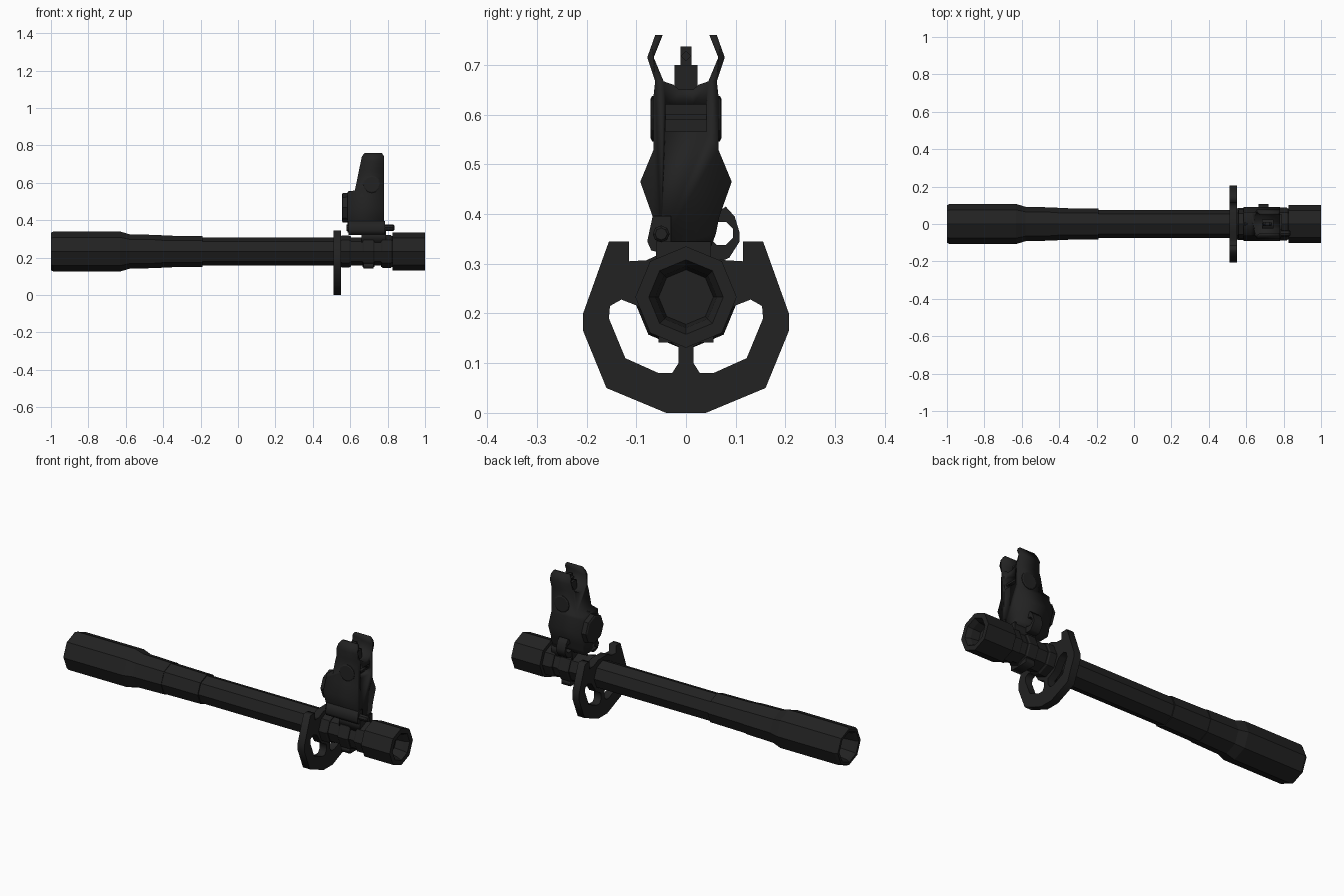
import bpy, bmesh, math
from mathutils import Matrix, Vector

if "Cube" in bpy.data.objects:
    bpy.data.objects.remove(bpy.data.objects["Cube"])

AXIS_Z = 0.233
metal = bpy.data.materials.new("black metal")
metal.diffuse_color = (0.016, 0.016, 0.016, 1)
metal.use_nodes = True
metal.node_tree.nodes["Principled BSDF"].inputs["Base Color"].default_value = metal.diffuse_color


def add_mesh(name, bm):
    bmesh.ops.remove_doubles(bm, verts=bm.verts, dist=0.0002)
    bmesh.ops.recalc_face_normals(bm, faces=bm.faces)
    mesh = bpy.data.meshes.new(name)
    bm.to_mesh(mesh)
    bm.free()
    mesh.materials.append(metal)
    ob = bpy.data.objects.new(name, mesh)
    bpy.context.collection.objects.link(ob)
    return ob


def lathe(name, profile, y=0, z=AXIS_Z, sides=8, axis="x", closed=False):
    """Revolve (position along axis, radius) points; caps both ends unless closed."""
    bm = bmesh.new()
    rings = []
    for p, r in profile:
        ring = []
        for i in range(sides):
            a = 2 * math.pi * i / sides
            u, v = r * math.cos(a), r * math.sin(a)
            co = (p, y + u, z + v) if axis == "x" else (y + u, p, z + v)
            ring.append(bm.verts.new(co))
        rings.append(ring)
    for a, b in zip(rings, rings[1:]):
        for i in range(sides):
            j = (i + 1) % sides
            bm.faces.new((a[i], a[j], b[j], b[i]))
    bm.faces.new(rings[0])
    bm.faces.new(rings[-1])
    return add_mesh(name, bm)


def prism(name, loops, lo, hi, axis="x"):
    """Extrude outline loops (first outer, rest holes) along x or y."""
    curve = bpy.data.curves.new(name + "_outline", "CURVE")
    curve.dimensions = "2D"
    curve.fill_mode = "BOTH"
    curve.extrude = (hi - lo) / 2
    for loop in loops:
        s = curve.splines.new("POLY")
        s.points.add(len(loop) - 1)
        for pt, (a, b) in zip(s.points, loop):
            pt.co = (a, b, 0, 1)
        s.use_cyclic_u = True
    tmp = bpy.data.objects.new("outline", curve)
    bpy.context.collection.objects.link(tmp)
    dg = bpy.context.evaluated_depsgraph_get()
    mesh = bpy.data.meshes.new_from_object(tmp.evaluated_get(dg))
    bm = bmesh.new()
    bm.from_mesh(mesh)
    bpy.data.objects.remove(tmp)
    mid = (lo + hi) / 2
    for v in bm.verts:
        a, b, n = v.co
        v.co = (n + mid, a, b) if axis == "x" else (a, n + mid, b)
    return add_mesh(name, bm)


def box(name, x, y, z):
    return prism(name, [[(y[0], z[0]), (y[1], z[0]), (y[1], z[1]), (y[0], z[1])]], *x)


def mirrored(half):
    """Close a right-hand outline with its mirror image."""
    return half + [(-a, b) for a, b in reversed(half)]


def ngon(y, z, r, n=8, turn=0.5):
    return [(y + r * math.cos(2 * math.pi * (i + turn) / n),
             z + r * math.sin(2 * math.pi * (i + turn) / n)) for i in range(n)]


def boolean(ob, cutter, operation):
    cutter.hide_render = True
    m = ob.modifiers.new("cut", "BOOLEAN")
    m.object, m.operation, m.solver = cutter, operation, "EXACT"
    dg = bpy.context.evaluated_depsgraph_get()
    dg.update()
    mesh = bpy.data.meshes.new_from_object(ob.evaluated_get(dg))
    ob.modifiers.clear()
    ob.data = mesh
    bpy.data.objects.remove(cutter)


# Barrel with hollow ends and stepped sections
lathe("barrel", [
    (-0.90, 0.045), (-0.90, 0.065), (-0.985, 0.075), (-1.0, 0.085), (-1.0, 0.10),
    (-0.985, 0.107), (-0.63, 0.107), (-0.58, 0.092), (-0.41, 0.088), (-0.41, 0.085),
    (-0.19, 0.082), (-0.19, 0.076), (0.825, 0.076), (0.825, 0.102), (1.0, 0.102),
    (1.0, 0.075), (0.975, 0.062), (0.93, 0.055), (0.93, 0.04)])

# Collars and clamp rings behind the sling plate
for name, x0, x1, r in (("rear_collar", 0.548, 0.603, 0.086),
                        ("clamp_ring_rear", 0.665, 0.73, 0.087),
                        ("clamp_ring_front", 0.765, 0.826, 0.087)):
    lathe(name, [(x0, r - 0.006), (x0 + 0.008, r), (x1 - 0.008, r), (x1, r - 0.006)])
box("clamp_screw_block", (0.67, 0.725), (-0.055, 0.055), (0.142, 0.17))

# Sling loop plate with two windows
plate = mirrored([(0.04, 0), (0.16, 0.05), (0.207, 0.165), (0.207, 0.2), (0.155, 0.345),
                  (0.115, 0.345), (0.115, 0.305), (0.08, 0.307), (0.04, 0.325)])
window = [(0.097, 0.215), (0.13, 0.228), (0.153, 0.215), (0.155, 0.19), (0.122, 0.11),
          (0.055, 0.08), (0.028, 0.08), (0.015, 0.10), (0.015, 0.133), (0.06, 0.157)]
prism("sling_plate", [plate, window, [(-a, b) for a, b in window]], 0.51, 0.552)

# Sight tower: end outline trimmed by a side outline
tower = prism("sight_tower", [mirrored([
    (0.045, 0.32), (0.06, 0.36), (0.067, 0.395), (0.092, 0.465), (0.065, 0.53), (0.065, 0.64),
    (0.062, 0.667), (0.078, 0.715), (0.062, 0.76), (0.047, 0.76), (0.065, 0.715),
    (0.045, 0.667), (0.025, 0.66), (0.015, 0.651)])], 0.55, 0.80)
trim = prism("trim_cutter", [[
    (0.585, 0.335), (0.78, 0.335), (0.78, 0.742), (0.767, 0.765), (0.68, 0.765),
    (0.662, 0.74), (0.625, 0.56), (0.585, 0.55)]], -0.2, 0.2, "y")
boolean(tower, trim, "INTERSECT")
boolean(tower, box("slot_cutter", (0.745, 0.85), (-0.041, 0.041), (0.566, 0.62)), "DIFFERENCE")
box("slot_bar", (0.74, 0.77), (-0.041, 0.041), (0.59, 0.6))

# Sight post
box("post_base", (0.685, 0.745), (-0.023, 0.023), (0.645, 0.70))
lathe("post", [(0.69, 0.011), (0.735, 0.011)], 0, 0.718, 4)
box("post_tip", (0.70, 0.724), (-0.011, 0.011), (0.69, 0.737))

# Knob at the rear of the tower
lathe("sight_knob", [(0.555, 0.07), (0.56, 0.078), (0.585, 0.08), (0.59, 0.088), (0.63, 0.09)],
      0, 0.467)

# Side buttons
for name, s in (("button_front", -1), ("button_back", 1)):
    lathe(name, [(s * 0.055, 0.046), (s * 0.068, 0.046), (s * 0.071, 0.04)],
          0.715, 0.592, 12, "y")

# Hinge: mounting foot, pin and pierced lug
box("mount_foot", (0.66, 0.79), (-0.06, 0.05), (0.28, 0.345))
prism("hinge_ear", [[(-0.045, 0.32), (-0.07, 0.327), (-0.078, 0.345), (-0.067, 0.396),
                     (-0.03, 0.396), (-0.03, 0.32)]], 0.59, 0.785)
lathe("hinge_pin", [(0.58, 0.017), (0.83, 0.017), (0.836, 0.012)], -0.05, 0.36)
lug = [(0.03, 0.31), (0.075, 0.307), (0.087, 0.312), (0.108, 0.345), (0.108, 0.362),
       (0.098, 0.395), (0.08, 0.415), (0.035, 0.385)]
prism("hinge_lug", [lug, ngon(0.071, 0.361, 0.025)], 0.665, 0.72)
